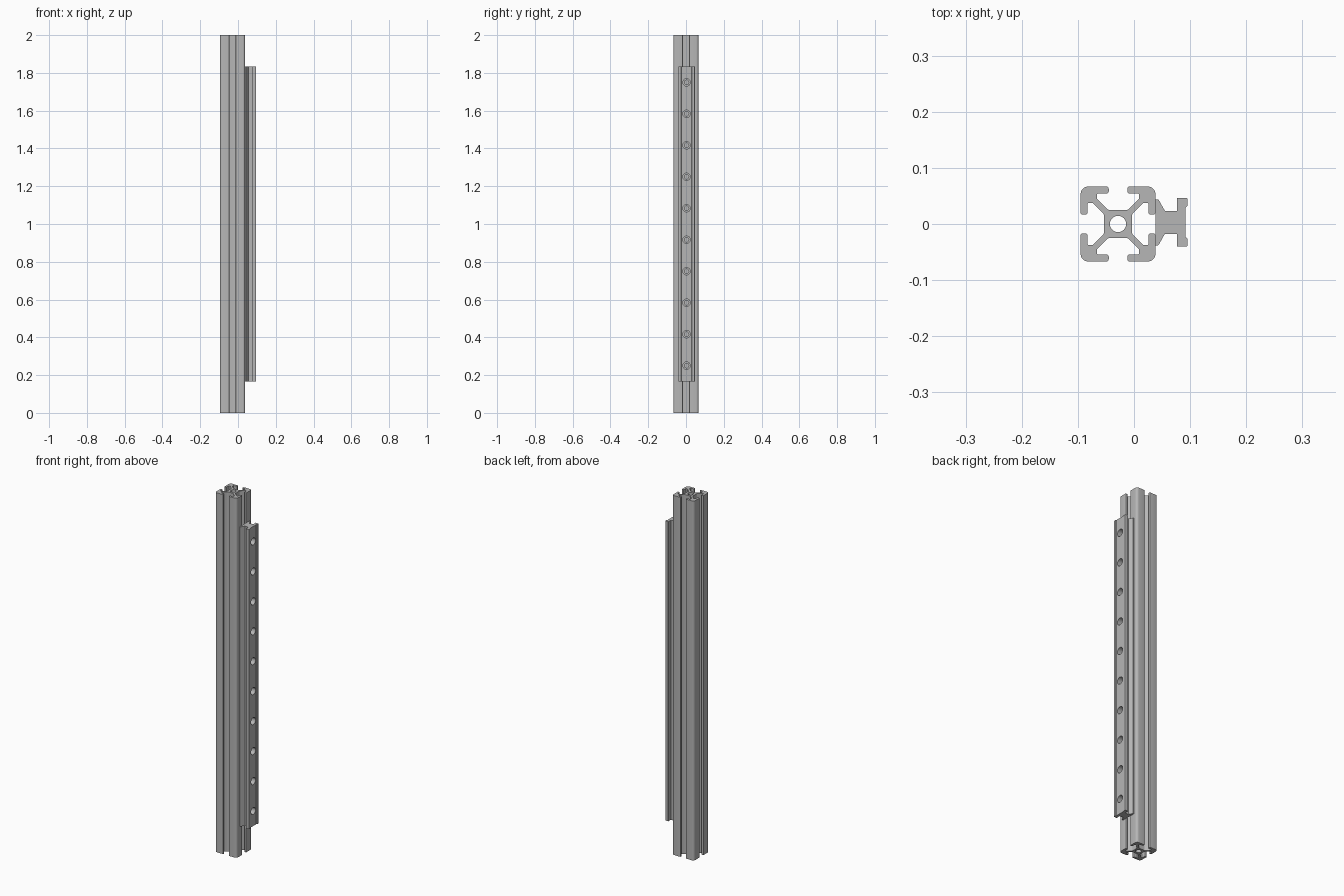
import bpy, bmesh, math
from mathutils import Vector, Matrix

old = bpy.data.objects.get("Cube")
if old:
    bpy.data.objects.remove(old, do_unlink=True)

grey = bpy.data.materials.new("aluminium grey")
grey.use_nodes = True
colour = (0.47, 0.47, 0.47, 1)
grey.diffuse_color = colour
grey.node_tree.nodes["Principled BSDF"].inputs["Base Color"].default_value = colour


def fillet(points, steps=5):
    """Round each (x, y, setback) corner of a closed outline with an arc."""
    out = []
    for i, (x, y, d) in enumerate(points):
        p = Vector((x, y))
        if d == 0:
            out.append(p)
            continue
        a = (Vector(points[i - 1][:2]) - p).normalized()
        b = (Vector(points[(i + 1) % len(points)][:2]) - p).normalized()
        w = math.sin(a.angle(b) / 2)
        for k in range(steps + 1):
            t = k / steps
            c0, c1, c2 = (1 - t) ** 2, 2 * w * t * (1 - t), t * t
            out.append(((p + a * d) * c0 + p * c1 + (p + b * d) * c2) / (c0 + c1 + c2))
    return out


def finish(name, bm):
    bmesh.ops.recalc_face_normals(bm, faces=bm.faces)
    mesh = bpy.data.meshes.new(name)
    bm.to_mesh(mesh)
    bm.free()
    mesh.materials.append(grey)
    obj = bpy.data.objects.new(name, mesh)
    bpy.context.collection.objects.link(obj)
    return obj


def extrude(name, outline, z0, z1, offset):
    bm = bmesh.new()
    face = bm.faces.new([bm.verts.new((p.x + offset[0], p.y + offset[1], z0)) for p in outline])
    top = bmesh.ops.extrude_face_region(bm, geom=[face])["geom"]
    bmesh.ops.translate(bm, vec=(0, 0, z1 - z0),
                        verts=[v for v in top if isinstance(v, bmesh.types.BMVert)])
    return finish(name, bm)


def cylinders(name, centres, radius, depth, rotation):
    bm = bmesh.new()
    for c in centres:
        bmesh.ops.create_cone(bm, cap_ends=True, segments=32, radius1=radius, radius2=radius,
                              depth=depth, matrix=Matrix.Translation(c) @ rotation)
    return finish(name, bm)


def select(obj):
    bpy.ops.object.select_all(action="DESELECT")
    obj.select_set(True)
    bpy.context.view_layer.objects.active = obj


def cut(obj, cutter):
    cutter.hide_render = True
    mod = obj.modifiers.new("cut", "BOOLEAN")
    mod.operation, mod.solver, mod.object = "DIFFERENCE", "EXACT", cutter
    select(obj)
    bpy.ops.object.modifier_apply(modifier=mod.name)
    bpy.data.objects.remove(cutter, do_unlink=True)


# Slotted square beam: one eighth of the section, mirrored and turned
beam_x = -0.0285
eighth = [(0.0175, 0.025, 0.003), (0.0375, 0.045, 0.002), (0.0375, 0.0542, 0.002),
          (0.0165, 0.0542, 0.004), (0.0165, 0.0667, 0.004)]
section = eighth + [(0.0667, 0.0667, 0.013)] + [(y, x, d) for x, y, d in reversed(eighth)]
outline = []
for _ in range(4):
    outline += section
    section = [(y, -x, d) for x, y, d in section]
beam = extrude("slotted_beam", fillet(outline), 0, 2, (beam_x, 0))
cut(beam, cylinders("bore_cutter", [(beam_x, 0, 1)], 0.0145, 2.2, Matrix()))

# Linear guide rail: half section mirrored across its middle
rail_y, rail_z0, rail_z1 = 0.003, 0.1667, 1.8333
half = [(0.0382, 0.041, 0), (0.0435, 0.041, 0.002), (0.055, 0.0205, 0), (0.0765, 0.0205, 0),
        (0.0765, 0.0435, 0.001), (0.0952, 0.0435, 0.002), (0.0952, 0.029, 0), (0.0918, 0.026, 0)]
outline = half + [(x, -y, d) for x, y, d in reversed(half)]
rail = extrude("guide_rail", fillet(outline), rail_z0, rail_z1, (0, rail_y))

# Counterbored screw holes along the rail
sideways = Matrix.Rotation(math.pi / 2, 4, "Y")
heights = [rail_z0 + (i + 0.5) * (rail_z1 - rail_z0) / 10 for i in range(10)]
cut(rail, cylinders("counterbore_cutter", [(0.0815, rail_y, z) for z in heights],
                    0.0195, 0.04, sideways))
cut(rail, cylinders("screw_hole_cutter", [(0.05, rail_y, z) for z in heights],
                    0.0117, 0.05, sideways))

for obj in (beam, rail):
    select(obj)
    bpy.ops.object.shade_smooth_by_angle(angle=math.radians(30))
